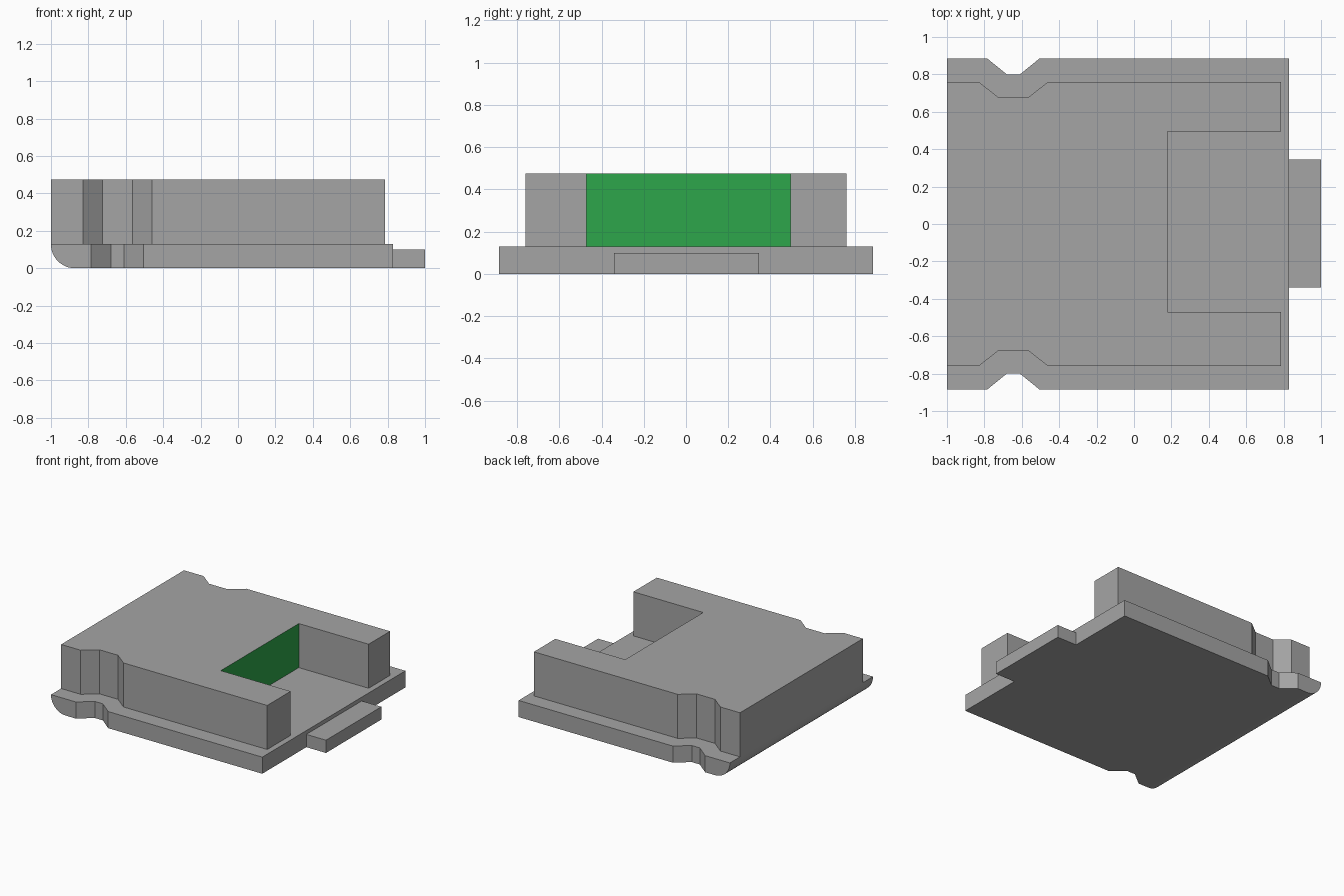
import bpy
import bmesh

if "Cube" in bpy.data.objects:
    bpy.data.objects.remove(bpy.data.objects["Cube"])


def material(name, rgb):
    m = bpy.data.materials.new(name)
    m.diffuse_color = (*rgb, 1)
    m.use_nodes = True
    m.node_tree.nodes["Principled BSDF"].inputs["Base Color"].default_value = m.diffuse_color
    return m


GREY = material("grey plastic", (0.376, 0.376, 0.376))
GREEN = material("green tongue face", (0.027, 0.381, 0.069))


def prism(name, outline, z0, z1, edit=None):
    """Extrude a counter-clockwise plan outline from z0 to z1."""
    bm = bmesh.new()
    face = bm.faces.new([bm.verts.new((x, y, z0)) for x, y in outline])
    top = bmesh.ops.extrude_face_region(bm, geom=[face], use_keep_orig=True)
    for v in top["geom"]:
        if isinstance(v, bmesh.types.BMVert):
            v.co.z = z1
    bmesh.ops.recalc_face_normals(bm, faces=bm.faces)
    if edit:
        edit(bm)
    mesh = bpy.data.meshes.new(name)
    bm.to_mesh(mesh)
    bm.free()
    mesh.materials.append(GREY)
    mesh.materials.append(GREEN)
    obj = bpy.data.objects.new(name, mesh)
    bpy.context.collection.objects.link(obj)
    return obj


def notched(half, depth, xs, x_end, right_side=()):
    """Plan outline with a trapezoid notch in each long side."""
    a, b, c, d = xs
    front = [(-1, -half), (a, -half), (b, -half + depth), (c, -half + depth),
             (d, -half), (x_end, -half)]
    back = [(x, -y) for x, y in reversed(front)]
    return front + list(right_side) + back


# Base plate, with the lower left edge rounded
def round_edge(bm):
    edges = [e for e in bm.edges
             if all(v.co.x < -0.99 and v.co.z < 0.01 for v in e.verts)]
    bmesh.ops.bevel(bm, geom=edges, offset=0.128, offset_type='OFFSET',
                    segments=12, profile=0.5, affect='EDGES')


base = prism("base_plate", notched(0.885, 0.085, (-0.785, -0.68, -0.61, -0.505), 0.83),
             0, 0.13, round_edge)
bpy.context.view_layer.objects.active = base
base.select_set(True)
bpy.ops.object.shade_smooth_by_angle()


# Housing with an open recess whose inner end is green
def paint_recess(bm):
    for f in bm.faces:
        if f.normal.x > 0.9 and abs(f.calc_center_median().x - 0.18) < 0.01:
            f.material_index = 1


recess = [(0.785, -0.47), (0.18, -0.47), (0.18, 0.495), (0.785, 0.495)]
prism("housing", notched(0.76, 0.083, (-0.83, -0.725, -0.565, -0.46), 0.785, recess),
      0.13, 0.475, paint_recess)

# Front tab
prism("tab", [(0.83, -0.34), (1, -0.34), (1, 0.345), (0.83, 0.345)], 0, 0.1)
